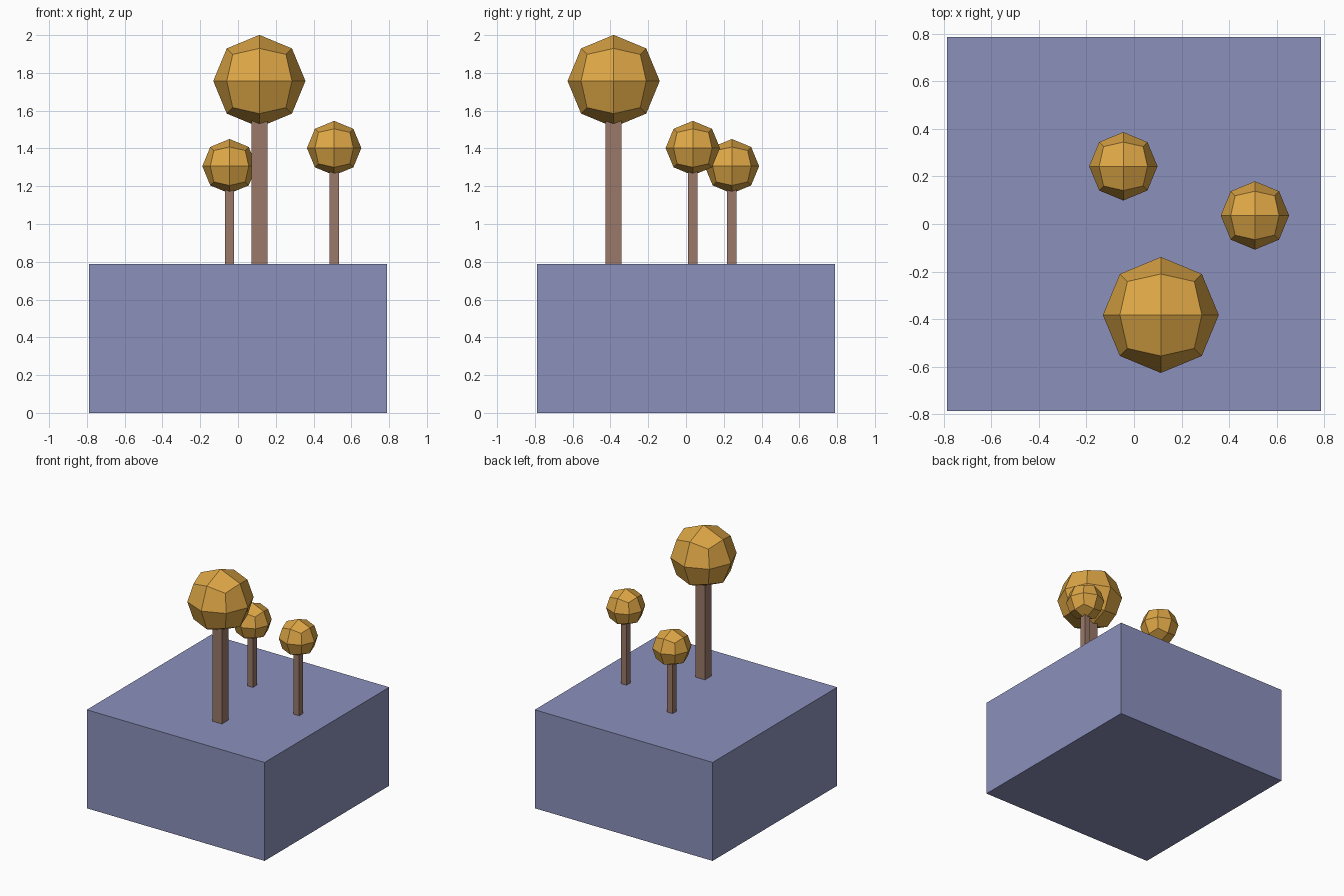
import bpy, bmesh
from mathutils import Matrix, Vector

if "Cube" in bpy.data.objects:
    bpy.data.objects.remove(bpy.data.objects["Cube"])


def material(name, rgb):
    m = bpy.data.materials.new(name)
    m.diffuse_color = (*rgb, 1)
    m.use_nodes = True
    m.node_tree.nodes["Principled BSDF"].inputs["Base Color"].default_value = m.diffuse_color
    return m


GROUND = material("ground_blue", (0.26, 0.28, 0.50))
BARK = material("bark_brown", (0.32, 0.19, 0.14))
LEAF = material("leaf_gold", (0.72, 0.38, 0.06))


def add_object(name, bm, mat):
    bmesh.ops.recalc_face_normals(bm, faces=bm.faces)
    me = bpy.data.meshes.new(name)
    bm.to_mesh(me)
    bm.free()
    me.materials.append(mat)
    ob = bpy.data.objects.new(name, me)
    bpy.context.collection.objects.link(ob)
    return ob


def box(name, x, y, z0, width, height, mat):
    bm = bmesh.new()
    bmesh.ops.create_cube(bm, size=1)
    bmesh.ops.scale(bm, vec=(width, width, height), verts=bm.verts)
    ob = add_object(name, bm, mat)
    ob.location = (x, y, z0 + height / 2)
    return ob


def quad_ball(name, centre, radius, mat):
    # cube with each face split in four, pushed out to a sphere
    bm = bmesh.new()
    bmesh.ops.create_cube(bm, size=1)
    bmesh.ops.subdivide_edges(bm, edges=bm.edges[:], cuts=1, use_grid_fill=True)
    for v in bm.verts:
        v.co = v.co.normalized() * radius
    ob = add_object(name, bm, mat)
    ob.location = centre
    return ob


# Square ground block
TOP = 0.788
box("ground_block", 0, 0, 0, 1.575, TOP, GROUND)

# Trees: name, x, y, crown centre height, crown radius, trunk width
trees = [
    ("large_tree", 0.113, -0.383, 1.757, 0.244, 0.085),
    ("back_tree", -0.045, 0.243, 1.306, 0.144, 0.05),
    ("right_tree", 0.509, 0.036, 1.402, 0.144, 0.05),
]
for name, x, y, z, r, w in trees:
    box(name + "_trunk", x, y, TOP, w, z - 0.6 * r - TOP, BARK)
    quad_ball(name + "_crown", (x, y, z), r, LEAF)
